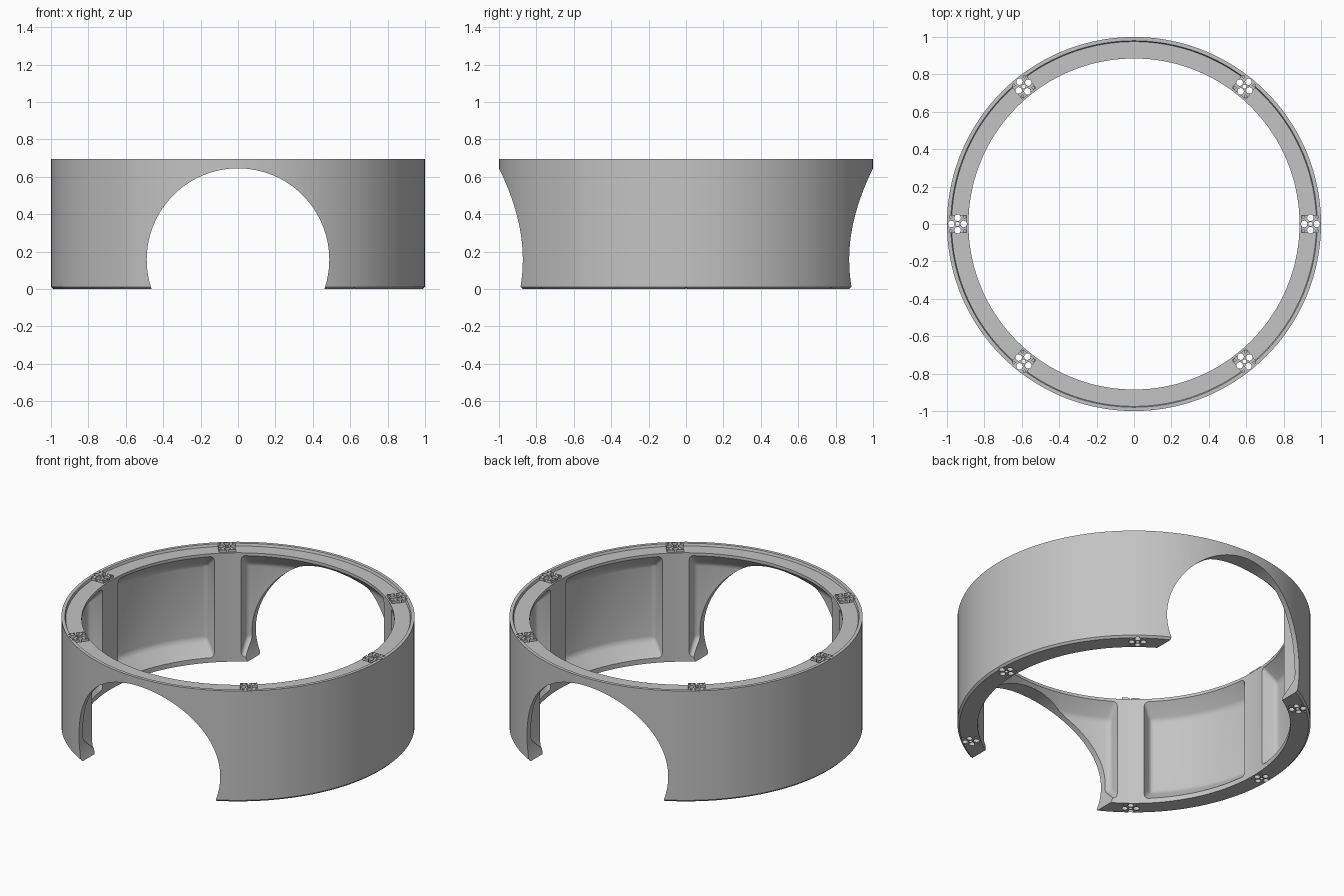
import bpy, bmesh
from math import sin, cos, pi, radians
from mathutils import Matrix

if "Cube" in bpy.data.objects:
    bpy.data.objects.remove(bpy.data.objects["Cube"])

H = 0.695
POSTS = [radians(a) for a in (0, 51.2, 128.8, 180, 231.2, 308.8)]
POST_R = 0.943

grey = bpy.data.materials.new("plain grey")
grey.use_nodes = True
grey.diffuse_color = (0.55, 0.55, 0.55, 1)
grey.node_tree.nodes["Principled BSDF"].inputs["Base Color"].default_value = grey.diffuse_color


def finish(bm, name):
    bmesh.ops.recalc_face_normals(bm, faces=bm.faces)
    mesh = bpy.data.meshes.new(name)
    bm.to_mesh(mesh)
    bm.free()
    obj = bpy.data.objects.new(name, mesh)
    mesh.materials.append(grey)
    bpy.context.collection.objects.link(obj)
    return obj


def bridge(bm, a, b):
    for i in range(len(a)):
        j = (i + 1) % len(a)
        bm.faces.new((a[i], a[j], b[j], b[i]))


def lathe(name, profile, steps=144):
    bm = bmesh.new()
    rings = []
    for k in range(steps):
        t = 2 * pi * k / steps
        rings.append([bm.verts.new((r * cos(t), r * sin(t), z)) for r, z in profile])
    for k in range(steps):
        bridge(bm, rings[k], rings[(k + 1) % steps])
    return finish(bm, name)


def add_rod(bm, x, y, radius, z0, z1, sides=12):
    bmesh.ops.create_cone(bm, cap_ends=True, segments=sides, radius1=radius, radius2=radius,
                          depth=z1 - z0, matrix=Matrix.Translation((x, y, (z0 + z1) / 2)))


def apply(obj, kind, **settings):
    bpy.ops.object.select_all(action="DESELECT")
    bpy.context.view_layer.objects.active = obj
    obj.select_set(True)
    mod = obj.modifiers.new(kind.lower(), kind)
    for key, value in settings.items():
        setattr(mod, key, value)
    bpy.ops.object.modifier_apply(modifier=mod.name)


def combine(obj, tool, operation="DIFFERENCE"):
    tool.hide_render = True
    apply(obj, "BOOLEAN", object=tool, operation=operation, solver="EXACT")
    bpy.data.objects.remove(tool)


# Ring with a bevelled foot and a raised lip around the top
ring = lathe("ring_shell", [(0.885, 0), (0.988, 0), (1, 0.012), (1, H), (0.98, H),
                            (0.975, H - 0.015), (0.885, H - 0.015)])

# Wall pockets between the posts, with sloped edges above and below
bm = bmesh.new()
for n, start in enumerate(POSTS):
    end = POSTS[(n + 1) % 6] + (2 * pi if n == 5 else 0)
    rows = []
    steps = 28
    for k in range(steps + 1):
        row = []
        for r, z, gap in ((0.845, -0.01, 0.07), (0.967, 0.112, 0.115),
                          (0.967, 0.58, 0.115), (0.845, 0.702, 0.07)):
            t = start + gap + (end - start - 2 * gap) * k / steps
            row.append(bm.verts.new((r * cos(t), r * sin(t), z)))
        rows.append(row)
    for a, b in zip(rows, rows[1:]):
        bridge(bm, a, b)
    bm.faces.new(rows[0])
    bm.faces.new(rows[-1])
pockets = finish(bm, "pocket_cutter")
apply(pockets, "BEVEL", width=0.02, segments=3, limit_method="ANGLE", angle_limit=radians(30))
combine(ring, pockets)

# Square connector pads on top of the posts, level with the lip
bm = bmesh.new()
for t in POSTS:
    bmesh.ops.create_cube(bm, size=1, matrix=Matrix.Rotation(t, 4, "Z")
                          @ Matrix.Translation((POST_R, 0, H - 0.025))
                          @ Matrix.Diagonal((0.098, 0.098, 0.05, 1)))
combine(ring, finish(bm, "connector_pads"), "UNION")

# Round archway through the front and back
bm = bmesh.new()
bmesh.ops.create_cone(bm, cap_ends=True, segments=128, radius1=0.488, radius2=0.488, depth=3,
                      matrix=Matrix.Translation((0, 0, 0.157)) @ Matrix.Rotation(pi / 2, 4, "X"))
combine(ring, finish(bm, "arch_cutter"))

# Connector holes running down each post, with shallow corner dimples
bm = bmesh.new()
for t in POSTS:
    part = bmesh.new()
    add_rod(part, POST_R, 0, 0.011, -0.1, 1)
    for q in range(4):
        a = q * pi / 2
        add_rod(part, POST_R + 0.033 * cos(a), 0.033 * sin(a), 0.0175, -0.1, 1)
        b = a + pi / 4
        for z0, z1 in ((-0.1, 0.012), (H - 0.012, 1)):
            add_rod(part, POST_R + 0.053 * cos(b), 0.053 * sin(b), 0.007, z0, z1, 8)
    part.transform(Matrix.Rotation(t, 4, "Z"))
    temp = bpy.data.meshes.new("holes")
    part.to_mesh(temp)
    part.free()
    bm.from_mesh(temp)
    bpy.data.meshes.remove(temp)
combine(ring, finish(bm, "hole_cutter"))

bpy.ops.object.select_all(action="DESELECT")
ring.select_set(True)
bpy.context.view_layer.objects.active = ring
bpy.ops.object.shade_smooth_by_angle(angle=radians(25))
